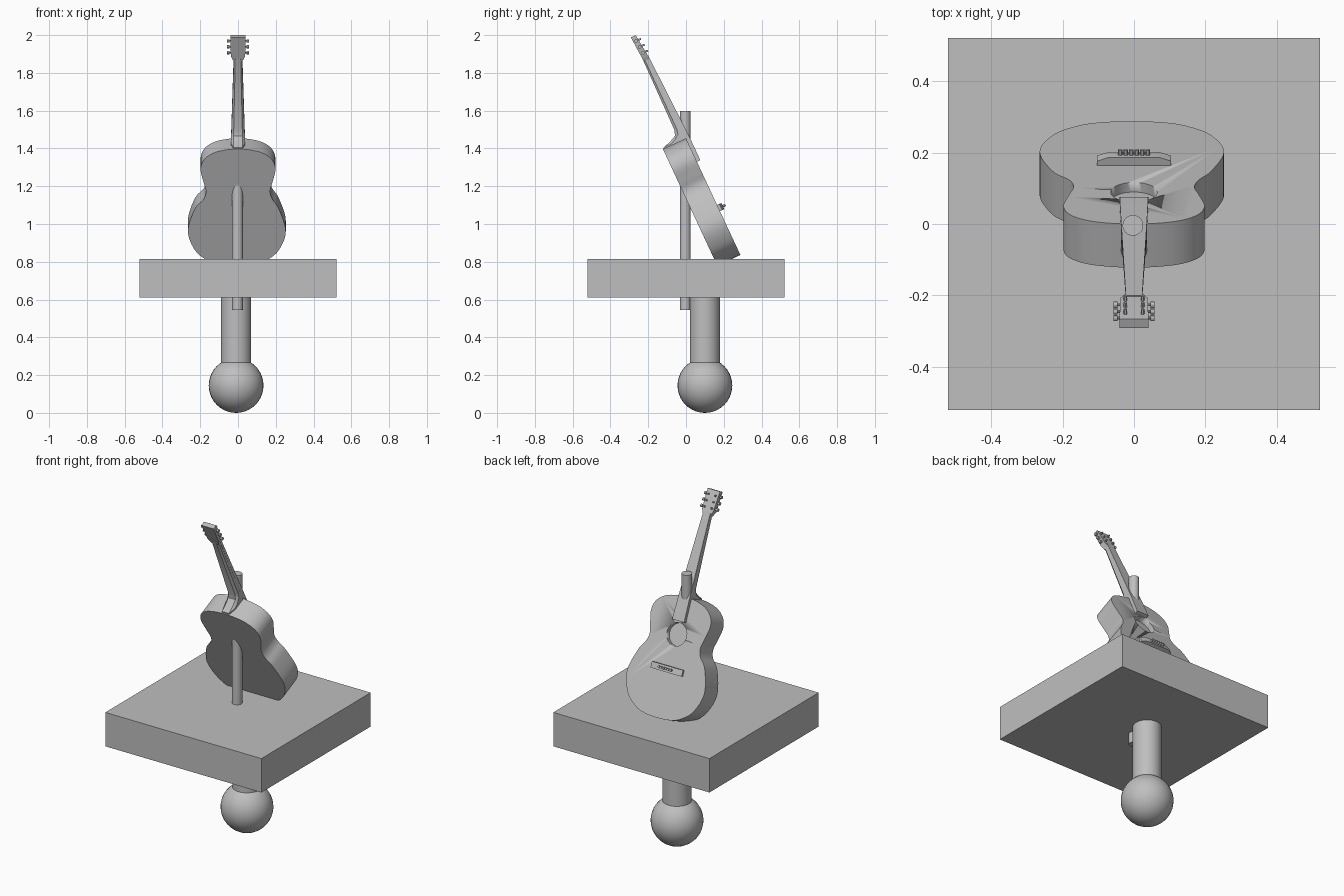
import bpy, bmesh, math
from mathutils import Matrix, Vector

if "Cube" in bpy.data.objects:
    bpy.data.objects.remove(bpy.data.objects["Cube"])

grey = bpy.data.materials.new("plain_grey")
grey.diffuse_color = (0.52, 0.52, 0.52, 1)
grey.use_nodes = True
grey.node_tree.nodes["Principled BSDF"].inputs["Base Color"].default_value = grey.diffuse_color

# Guitar frame: local x = sideways, y = along the neck, z = out of the soundboard
T = math.radians(25)
S, C = math.sin(T), math.cos(T)
GUITAR = Matrix(((-1, 0, 0, 0), (0, -S, C, 0.288), (0, C, S, 0.836), (0, 0, 0, 1)))
WORLD = Matrix.Identity(4)


def finish(name, bm, frame=WORLD, angle=30):
    bmesh.ops.transform(bm, matrix=frame, verts=bm.verts)
    bmesh.ops.recalc_face_normals(bm, faces=bm.faces)
    me = bpy.data.meshes.new(name)
    bm.to_mesh(me)
    bm.free()
    ob = bpy.data.objects.new(name, me)
    bpy.context.collection.objects.link(ob)
    me.materials.append(grey)
    bpy.ops.object.select_all(action='DESELECT')
    ob.select_set(True)
    bpy.context.view_layer.objects.active = ob
    bpy.ops.object.shade_smooth_by_angle(angle=math.radians(angle))
    return ob


def add_cylinder(bm, a, b, r, n=32):
    a, b = Vector(a), Vector(b)
    d = b - a
    m = Matrix.Translation((a + b) / 2) @ d.to_track_quat('Z', 'Y').to_matrix().to_4x4()
    bmesh.ops.create_cone(bm, cap_ends=True, segments=n, radius1=r, radius2=r,
                          depth=d.length, matrix=m)


def cylinder(name, a, b, r, frame=WORLD, n=32):
    bm = bmesh.new()
    add_cylinder(bm, a, b, r, n)
    return finish(name, bm, frame)


def extrude(name, points, offset, frame):
    bm = bmesh.new()
    face = bm.faces.new([bm.verts.new(p) for p in points])
    out = bmesh.ops.extrude_face_region(bm, geom=[face])
    vs = [g for g in out["geom"] if isinstance(g, bmesh.types.BMVert)]
    if face.is_valid and len(face.verts[0].link_faces) < 3:
        bm.faces.new([v for v in face.verts])
    bmesh.ops.translate(bm, verts=vs, vec=offset)
    return finish(name, bm, frame)


def loft(name, rings, frame):
    bm = bmesh.new()
    rows = [[bm.verts.new(p) for p in ring] for ring in rings]
    n = len(rows[0])
    for r0, r1 in zip(rows, rows[1:]):
        for i in range(n):
            j = (i + 1) % n
            bm.faces.new((r0[i], r0[j], r1[j], r1[i]))
    bm.faces.new(rows[0])
    bm.faces.new(rows[-1])
    return finish(name, bm, frame)


def smooth_loop(pts, steps=6):
    out, n = [], len(pts)
    for i in range(n):
        p0, p1, p2, p3 = (Vector(pts[(i + k) % n]) for k in (-1, 0, 1, 2))
        for s in range(steps):
            t = s / steps
            out.append(0.5 * (2 * p1 + (p2 - p0) * t + (2 * p0 - 5 * p1 + 4 * p2 - p3) * t ** 2
                              + (3 * p1 - p0 - 3 * p2 + p3) * t ** 3))
    return out


# Stand: slab, foot column, ball and support pole
bm = bmesh.new()
bmesh.ops.create_cube(bm, size=1, matrix=Matrix.Translation((0, 0, 0.713))
                      @ Matrix.Diagonal((1.044, 1.044, 0.205, 1)))
finish("slab", bm)
cylinder("foot_column", (-0.01, 0.1, 0.2), (-0.01, 0.1, 0.63), 0.08)
bm = bmesh.new()
bmesh.ops.create_uvsphere(bm, u_segments=32, v_segments=20, radius=0.145,
                          matrix=Matrix.Translation((-0.01, 0.1, 0.145)))
finish("foot_ball", bm)
cylinder("support_pole", (-0.003, -0.004, 0.545), (-0.003, -0.004, 1.597), 0.029)

# Guitar body: mirrored outline, extruded backwards
half = [(0.08, 0.005), (0.15, 0.028), (0.22, 0.088), (0.259, 0.2), (0.223, 0.33),
        (0.181, 0.39), (0.17, 0.437), (0.183, 0.49), (0.198, 0.565), (0.175, 0.625),
        (0.11, 0.666)]
outline = [(0, 0)] + half + [(0, 0.682)] + [(-x, v) for x, v in reversed(half)]
outline = [(x + (0.006 if v < 0.36 else 0), v) for x, v in outline]
body = extrude("guitar_body", [(p.x, p.y, 0) for p in smooth_loop(outline)],
               (0, 0, -0.135), GUITAR)

# Sound hole
cutter = cylinder("sound_hole_cutter", (0, 0.47, -0.03), (0, 0.47, 0.05), 0.065, GUITAR, 40)
cutter.hide_render = True
cutter.hide_set(True)
mod = body.modifiers.new("sound_hole", 'BOOLEAN')
mod.operation = 'DIFFERENCE'
mod.solver = 'EXACT'
mod.object = cutter


# Neck with heel: (along, half width, front, back)
def neck_ring(v, hw, front, back):
    mid = front + (back - front) * 0.65
    return [(-hw, v, front), (hw, v, front), (hw, v, mid), (hw * 0.65, v, back),
            (-hw * 0.65, v, back), (-hw, v, mid)]


def box_ring(v, hw, front, back):
    return [(-hw, v, front), (hw, v, front), (hw, v, back), (-hw, v, back)]


loft("neck", [neck_ring(*s) for s in (
    (0.66, 0.036, 0.003, -0.135), (0.688, 0.036, 0.003, -0.128), (0.7, 0.036, 0.003, -0.085),
    (0.718, 0.036, 0.003, -0.048), (0.745, 0.035, 0.002, -0.037),
    (1.165, 0.022, -0.006, -0.031))], GUITAR)
loft("fretboard", [box_ring(*s) for s in (
    (0.545, 0.04, 0.02, -0.004), (0.68, 0.037, 0.02, -0.004),
    (1.165, 0.023, 0.004, -0.01))], GUITAR)
loft("headstock", [box_ring(*s) for s in (
    (1.145, 0.023, 0.002, -0.03), (1.175, 0.038, 0.001, -0.032),
    (1.289, 0.041, -0.011, -0.039))], GUITAR)

# Tuners: string post, shaft and knob, three per side
bm = bmesh.new()
for side in (-1, 1):
    for v in (1.188, 1.224, 1.26):
        w = -0.002 - (v - 1.188) * 0.1
        add_cylinder(bm, (side * 0.024, v, w - 0.005), (side * 0.024, v, w + 0.016), 0.005, 12)
        add_cylinder(bm, (side * 0.035, v, w - 0.012), (side * 0.05, v, w - 0.012), 0.004, 10)
        add_cylinder(bm, (side * 0.046, v, w - 0.012), (side * 0.058, v, w - 0.012), 0.009, 12)
finish("tuners", bm, GUITAR)

# Bridge with six pins
arch = [(-0.104, -0.004), (-0.104, 0.013), (-0.07, 0.025), (0.07, 0.025),
        (0.104, 0.013), (0.104, -0.004)]
extrude("bridge", [(x, 0.256, w) for x, w in arch], (0, 0.036, 0), GUITAR)
bm = bmesh.new()
for i in range(6):
    x = (i - 2.5) * 0.0155
    add_cylinder(bm, (x, 0.274, 0.02), (x, 0.274, 0.04), 0.0065, 12)
finish("bridge_pins", bm, GUITAR)
